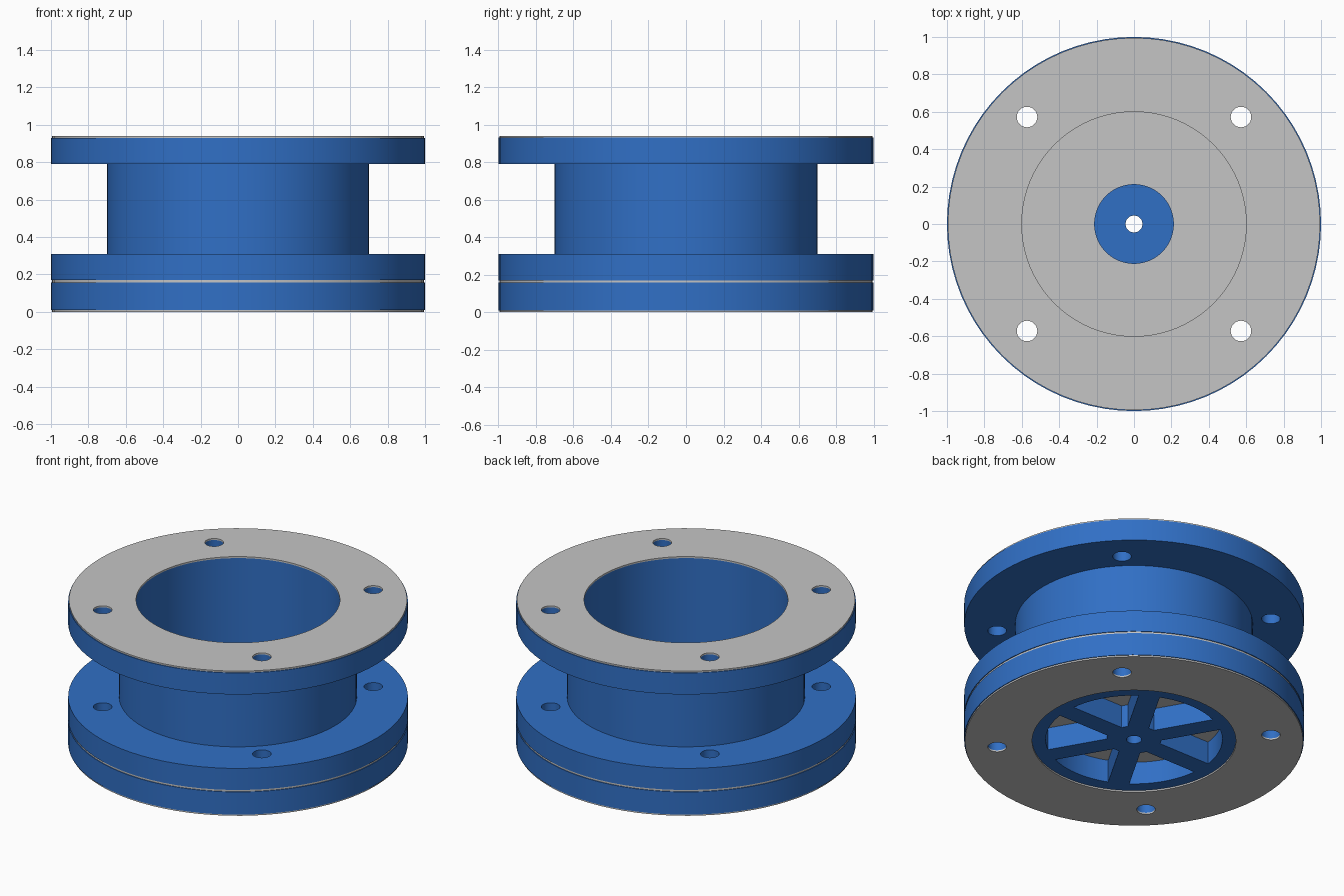
import bpy, bmesh, math
from math import cos, sin, radians, asin

if "Cube" in bpy.data.objects:
    bpy.data.objects.remove(bpy.data.objects["Cube"])

SEG = 80


def material(name, rgb):
    m = bpy.data.materials.new(name)
    m.diffuse_color = (*rgb, 1)
    m.use_nodes = True
    m.node_tree.nodes["Principled BSDF"].inputs["Base Color"].default_value = m.diffuse_color
    return m


BLUE = material("blue_paint", (0.030, 0.160, 0.560))
GREY = material("grey_rubber", (0.56, 0.56, 0.56))


def finish(name, bm, mat):
    bmesh.ops.recalc_face_normals(bm, faces=bm.faces)
    me = bpy.data.meshes.new(name)
    bm.to_mesh(me)
    bm.free()
    ob = bpy.data.objects.new(name, me)
    bpy.context.collection.objects.link(ob)
    if mat:
        me.materials.append(mat)
    return ob


def lathe(name, profile, mat):
    """Spin a closed (radius, z) profile around the z axis."""
    bm = bmesh.new()
    rings = [[bm.verts.new((r * cos(math.tau * i / SEG), r * sin(math.tau * i / SEG), z))
              for r, z in profile] for i in range(SEG)]
    n = len(profile)
    for i in range(SEG):
        a, b = rings[i], rings[(i + 1) % SEG]
        for j in range(n):
            k = (j + 1) % n
            bm.faces.new((a[j], b[j], b[k], a[k]))
    return finish(name, bm, mat)


def washer(name, r_in, r_out, z0, z1, mat):
    return lathe(name, [(r_in, z0), (r_out, z0), (r_out, z1), (r_in, z1)], mat)


def add_prism(bm, outline, z0, z1):
    face = bm.faces.new([bm.verts.new((x, y, z0)) for x, y in outline])
    out = bmesh.ops.extrude_face_region(bm, geom=[face])
    verts = [v for v in out["geom"] if isinstance(v, bmesh.types.BMVert)]
    bmesh.ops.translate(bm, verts=verts, vec=(0, 0, z1 - z0))


def circle(cx, cy, r, n=32):
    return [(cx + r * cos(math.tau * i / n), cy + r * sin(math.tau * i / n)) for i in range(n)]


def sector(a0, a1, half, r_in, r_out):
    """Opening between two spokes with parallel sides."""
    pts = []
    for r, n, flip in ((r_in, 6, True), (r_out, 16, False)):
        off = asin(half / r)
        arc = [a0 + off + (a1 - a0 - 2 * off) * i / n for i in range(n + 1)]
        pts += [(r * cos(a), r * sin(a)) for a in (reversed(arc) if flip else arc)]
    return pts


def cut(ob, cutter):
    mod = ob.modifiers.new("cut", 'BOOLEAN')
    mod.operation, mod.solver, mod.object = 'DIFFERENCE', 'EXACT', cutter
    bpy.context.view_layer.objects.active = ob
    bpy.ops.object.modifier_apply(modifier=mod.name)


# Pipe body with two flanges
body = lathe("flanged_body", [(0.6, 0.17), (1, 0.17), (1, 0.31), (0.7, 0.31),
                              (0.7, 0.79), (1, 0.79), (1, 0.93), (0.6, 0.93)], BLUE)
# Seat plate, solid apart from the small centre hole
seat = washer("seat_plate", 0.045, 1, 0.01, 0.157, BLUE)
# Rubber seals and flap
top_seal = washer("top_gasket", 0.6, 0.995, 0.93, 0.94, GREY)
flap = washer("rubber_flap", 0.045, 0.995, 0.157, 0.17, GREY)
bottom_seal = washer("bottom_gasket", 0.6, 0.995, 0, 0.01, GREY)
# Disc that clamps the flap
clamp = washer("clamp_disc", 0.045, 0.213, 0.17, 0.23, BLUE)

# Four bolt holes through every flange layer
bm = bmesh.new()
for sx in (-1, 1):
    for sy in (-1, 1):
        add_prism(bm, circle(sx * 0.572, sy * 0.572, 0.055), -0.1, 1.1)
bolts = finish("bolt_hole_cutter", bm, None)
for ob in (body, seat, top_seal, flap, bottom_seal):
    cut(ob, bolts)

# Six openings that leave spokes in the seat plate
bm = bmesh.new()
for i in range(6):
    add_prism(bm, sector(radians(60 * i), radians(60 * i + 60), 0.063, 0.16, 0.52), -0.1, 0.3)
openings = finish("opening_cutter", bm, None)
cut(seat, openings)

for helper in (bolts, openings):
    bpy.data.objects.remove(helper)

# Smooth round walls, sharp rims
for ob in (body, seat, top_seal, flap, bottom_seal, clamp):
    bpy.ops.object.select_all(action='DESELECT')
    ob.select_set(True)
    bpy.context.view_layer.objects.active = ob
    bpy.ops.object.shade_smooth_by_angle(angle=radians(30))
